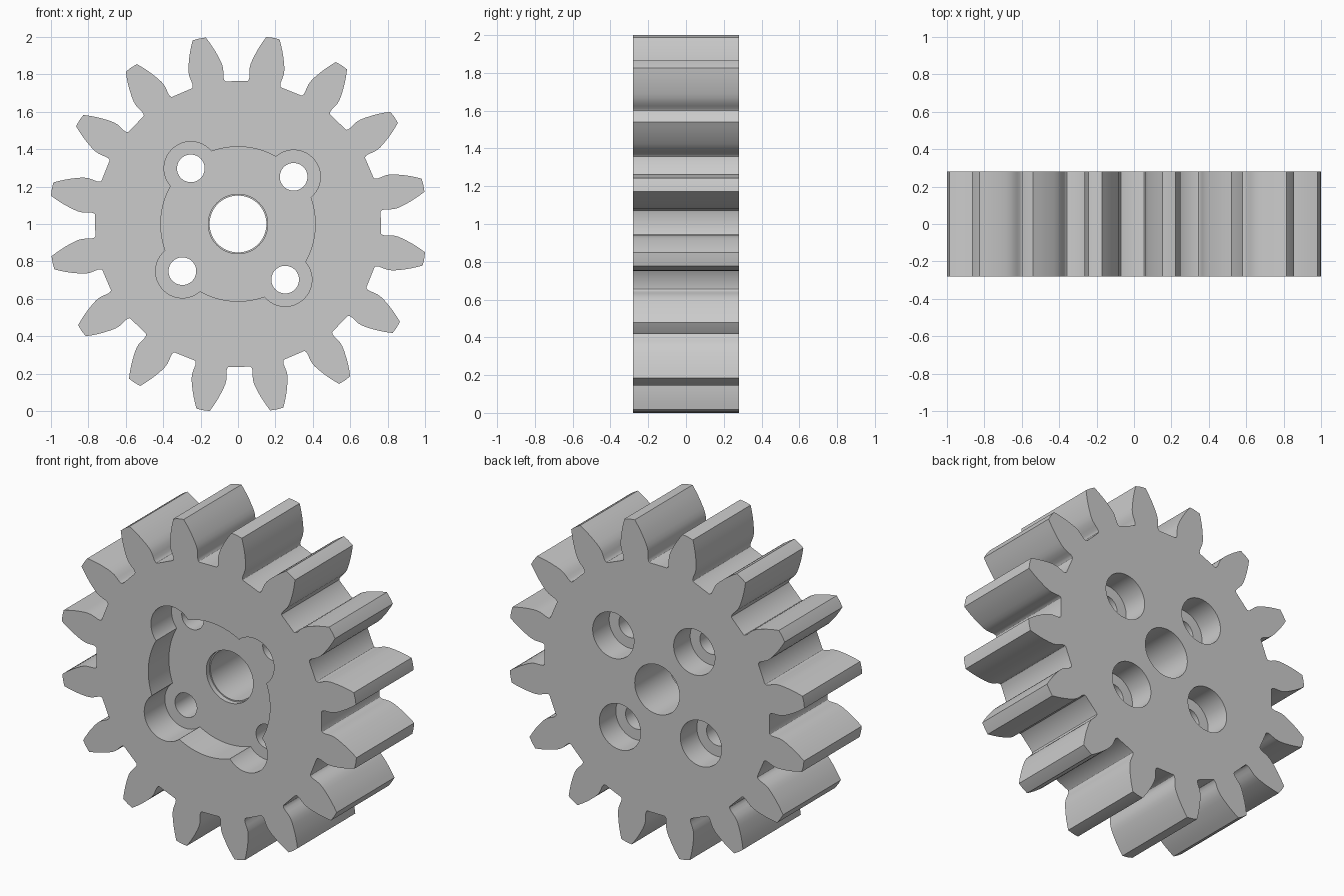
import bpy, bmesh, math
from mathutils import Matrix, Vector

old = bpy.data.objects.get("Cube")
if old:
    bpy.data.objects.remove(old, do_unlink=True)

TEETH = 16
HALF = 0.28            # half thickness along y
FLOOR = -0.08          # depth position of the front pocket floor
BORE_FLOOR = 0.12      # depth position of the rear counterbore floor
CENTRE_Z = 1.0

grey = bpy.data.materials.new("grey metal")
grey.use_nodes = True
colour = (0.6, 0.6, 0.6, 1)
grey.diffuse_color = colour
grey.node_tree.nodes["Principled BSDF"].inputs["Base Color"].default_value = colour


def prism(name, points, y0, y1):
    """Extrude an (x, z) outline from y0 to y1."""
    bm = bmesh.new()
    face = bm.faces.new([bm.verts.new((x, y0, z + CENTRE_Z)) for x, z in points])
    new = bmesh.ops.extrude_face_region(bm, geom=[face])["geom"]
    bmesh.ops.translate(bm, vec=(0, y1 - y0, 0),
                        verts=[v for v in new if isinstance(v, bmesh.types.BMVert)])
    bmesh.ops.recalc_face_normals(bm, faces=bm.faces)
    mesh = bpy.data.meshes.new(name)
    bm.to_mesh(mesh)
    bm.free()
    obj = bpy.data.objects.new(name, mesh)
    bpy.context.collection.objects.link(obj)
    mesh.materials.append(grey)
    return obj


def circle(radius, cx=0, cz=0, n=64):
    return [(cx + radius * math.cos(math.tau * i / n),
             cz + radius * math.sin(math.tau * i / n)) for i in range(n)]


# Tooth flank: distance along the tooth axis, half width
flank = [(0.760, 0.093), (0.764, 0.088), (0.772, 0.085), (0.785, 0.085),
         (0.805, 0.089), (0.83, 0.093), (0.855, 0.0915), (0.88, 0.086),
         (0.905, 0.0785), (0.93, 0.0705), (0.955, 0.061), (0.98, 0.0505),
         (1.0108, 0.036)]
tooth = [(-w, r) for r, w in flank] + [(0, 1.013)] + [(w, r) for r, w in reversed(flank)]

# Gear body
outline = []
for k in range(TEETH):
    turn = Matrix.Rotation(math.radians(0.6) - math.tau * (k + 0.5) / TEETH, 2)
    outline += [tuple(turn @ Vector(p)) for p in tooth]
gear = prism("gear_body", outline, -HALF, HALF)

# Front pocket, stepped shaft hole, and four lobes with screw holes
OUT = HALF + 0.1
cutters = [prism("pocket_cutter", circle(0.413, n=96), -OUT, FLOOR),
           prism("shaft_step_cutter", circle(0.159), -OUT, FLOOR + 0.03),
           prism("shaft_hole_cutter", circle(0.152), -OUT, OUT)]
for k in range(4):
    a = math.radians(40.3 + 90 * k)
    cx, cz = 0.39 * math.cos(a), 0.39 * math.sin(a)
    cutters += [prism("lobe_cutter", circle(0.143, cx, cz), -OUT, FLOOR),
                prism("rear_bore_cutter", circle(0.14, cx, cz), BORE_FLOOR, OUT),
                prism("screw_hole_cutter", circle(0.074, cx, cz, 48), -OUT, OUT)]
for cutter in cutters:
    cutter.hide_render = True
    mod = gear.modifiers.new(cutter.name, "BOOLEAN")
    mod.operation = "DIFFERENCE"
    mod.solver = "EXACT"
    mod.object = cutter

# Bake the cuts, then drop the cutters
bpy.context.view_layer.update()
cut = bpy.data.meshes.new_from_object(gear.evaluated_get(bpy.context.evaluated_depsgraph_get()))
gear.modifiers.clear()
gear.data = cut
cut.materials.clear()
cut.materials.append(grey)
cut.polygons.foreach_set("material_index", [0] * len(cut.polygons))
for cutter in cutters:
    bpy.data.objects.remove(cutter, do_unlink=True)

bpy.ops.object.select_all(action="DESELECT")
gear.select_set(True)
bpy.context.view_layer.objects.active = gear
bpy.ops.object.shade_smooth_by_angle(angle=math.radians(30))
